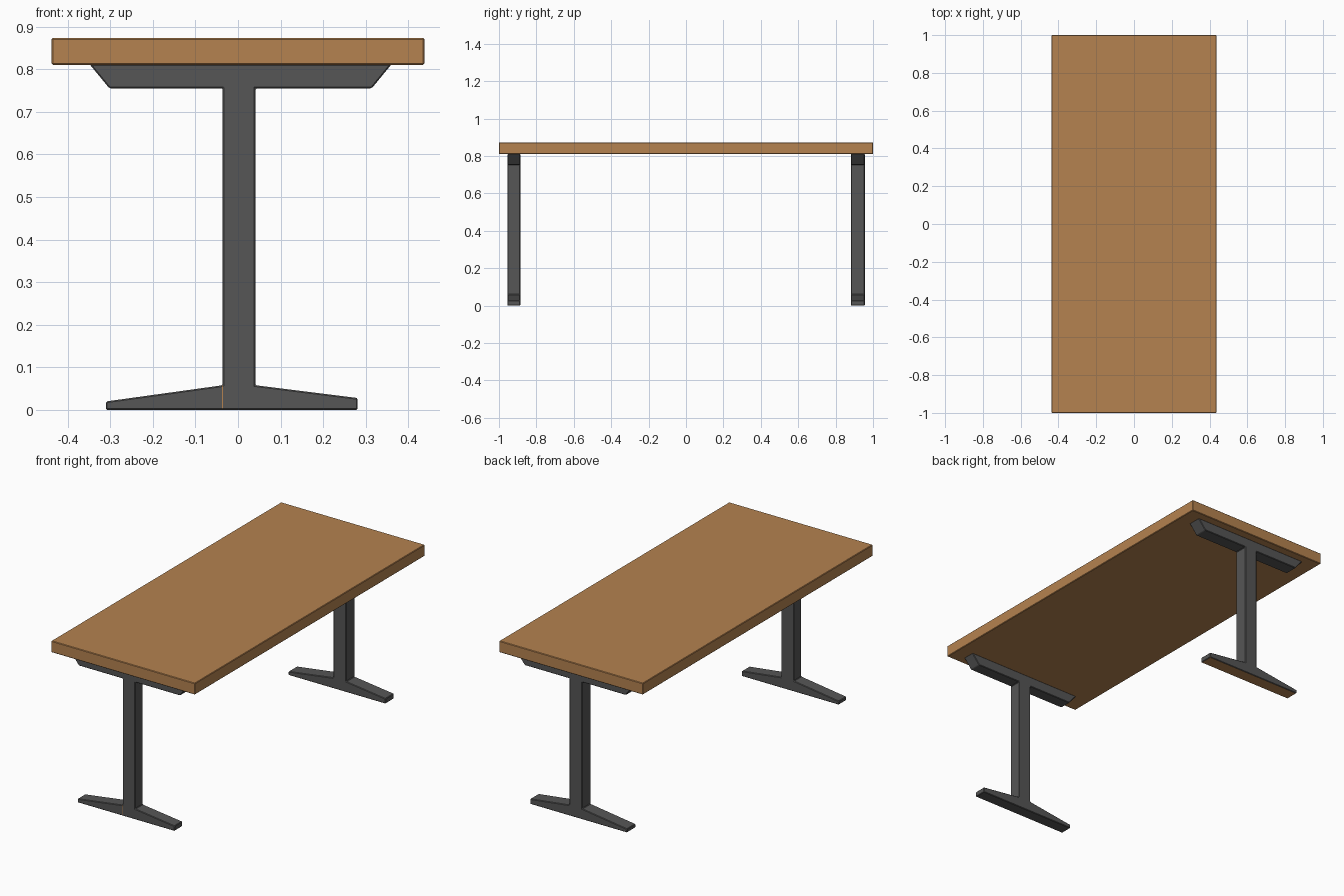
import bpy, bmesh

if "Cube" in bpy.data.objects:
    bpy.data.objects.remove(bpy.data.objects["Cube"])


def material(name, rgb):
    m = bpy.data.materials.new(name)
    m.diffuse_color = (*rgb, 1.0)
    m.use_nodes = True
    m.node_tree.nodes["Principled BSDF"].inputs["Base Color"].default_value = m.diffuse_color
    return m


wood = material("warm_wood", (0.46, 0.225, 0.08))
metal = material("dark_grey_metal", (0.092, 0.092, 0.092))


def extrude_profile(name, points, y0, y1, mats, bevel=0.003):
    """Extrude an x-z outline along y, with small softened edges."""
    bm = bmesh.new()
    face = bm.faces.new([bm.verts.new((x, y0, z)) for x, z in points])
    ext = bmesh.ops.extrude_face_region(bm, geom=[face])
    moved = [g for g in ext["geom"] if isinstance(g, bmesh.types.BMVert)]
    bmesh.ops.translate(bm, verts=moved, vec=(0, y1 - y0, 0))
    bmesh.ops.recalc_face_normals(bm, faces=bm.faces)
    # a second material, if given, covers the underside on the ground
    if len(mats) > 1:
        for f in bm.faces:
            if f.normal.z < -0.9 and f.calc_center_median().z < 0.01:
                f.material_index = 1
    mesh = bpy.data.meshes.new(name)
    bm.to_mesh(mesh)
    bm.free()
    for m in mats:
        mesh.materials.append(m)
    ob = bpy.data.objects.new(name, mesh)
    bpy.context.collection.objects.link(ob)
    if bevel:
        mod = ob.modifiers.new("soft_edges", "BEVEL")
        mod.width = bevel
        mod.segments = 1
        mod.limit_method = "ANGLE"
    return ob


def rect(x0, x1, z0, z1):
    return [(x0, z0), (x1, z0), (x1, z1), (x0, z1)]


# Table top
extrude_profile("table_top", rect(-0.4375, 0.4375, 0.81, 0.873), -1, 1, [wood])

# One outline for foot, column and upper support
leg = [(-0.31, 0), (0.281, 0), (0.281, 0.028), (0.041, 0.058),
       (0.041, 0.755), (0.314, 0.755), (0.36, 0.811), (-0.348, 0.811),
       (-0.302, 0.755), (-0.036, 0.755), (-0.036, 0.058), (-0.31, 0.02)]
extrude_profile("front_leg", leg, -0.954, -0.886, [metal])
extrude_profile("back_leg", leg, 0.881, 0.956, [metal, wood])

# Thin wood-coloured seam on the front foot
extrude_profile("foot_seam", rect(-0.038, -0.035, 0.003, 0.057),
                -0.955, -0.953, [wood], 0)
